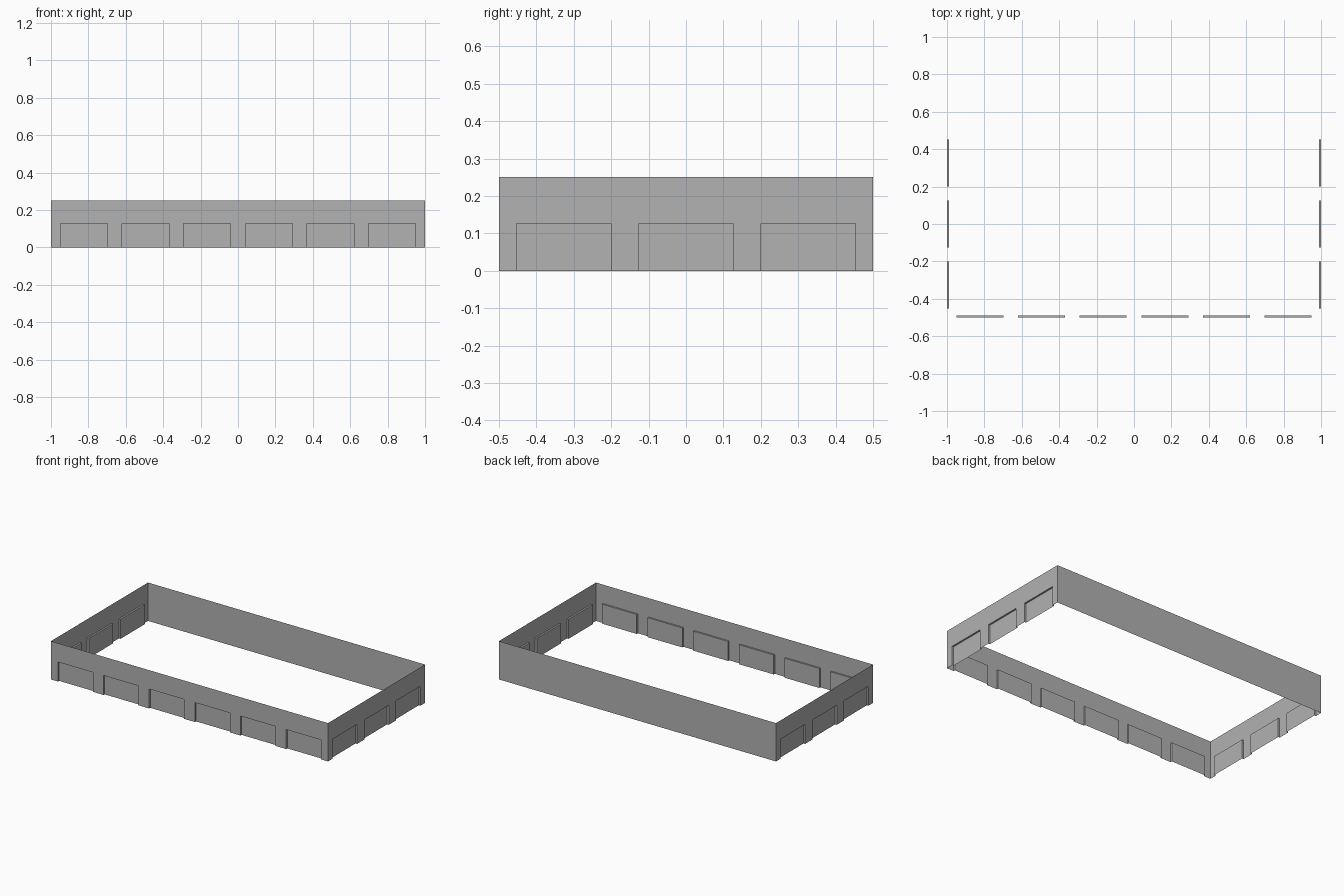
import bpy
import bmesh
from mathutils import Matrix, Vector
from math import radians

cube = bpy.data.objects.get("Cube")
if cube:
    bpy.data.objects.remove(cube, do_unlink=True)

HEIGHT, DOOR_TOP, DOOR_WIDTH, DEPTH = 0.25, 0.127, 0.252, 0.011

grey = bpy.data.materials.new("wall grey")
grey.use_nodes = True
colour = (0.445, 0.445, 0.445, 1)
grey.diffuse_color = colour
grey.node_tree.nodes["Principled BSDF"].inputs["Base Color"].default_value = colour


def wall(name, length, distance, angle, doors):
    """Thin wall facing -y with recessed doorways, turned about z."""
    bm = bmesh.new()

    def quad(a, b, low, high):
        corners = [(*a, low), (*b, low), (*b, high), (*a, high)]
        bm.faces.new([bm.verts.new(c) for c in corners])

    half, inner = length / 2, -distance + DEPTH
    # stepped plan line running in and out of each doorway
    plan = [(-half, -distance)]
    for centre in doors:
        left, right = centre - DOOR_WIDTH / 2, centre + DOOR_WIDTH / 2
        plan += [(left, -distance), (left, inner), (right, inner), (right, -distance)]
        # ledge over the doorway
        ledge = [(left, -distance), (right, -distance), (right, inner), (left, inner)]
        bm.faces.new([bm.verts.new((x, y, DOOR_TOP)) for x, y in ledge])
    plan.append((half, -distance))

    # stepped lower band and flat upper band
    if doors:
        for a, b in zip(plan, plan[1:]):
            quad(a, b, 0, DOOR_TOP)
        quad(plan[0], plan[-1], DOOR_TOP, HEIGHT)
    else:
        quad(plan[0], plan[-1], 0, HEIGHT)

    bmesh.ops.remove_doubles(bm, verts=bm.verts, dist=0.0001)
    bm.transform(Matrix.Rotation(radians(angle), 4, "Z"))
    mesh = bpy.data.meshes.new(name)
    bm.to_mesh(mesh)
    bm.free()
    mesh.materials.append(grey)
    bpy.context.collection.objects.link(bpy.data.objects.new(name, mesh))


front_doors = [-0.824 + 0.3296 * i for i in range(6)]
side_doors = [-0.327, 0, 0.327]

wall("front_wall", 2, 0.5, 0, front_doors)
wall("left_wall", 1, 1, 90, side_doors)
wall("back_wall", 2, 0.5, 180, [])
wall("right_wall", 1, 1, -90, side_doors)
